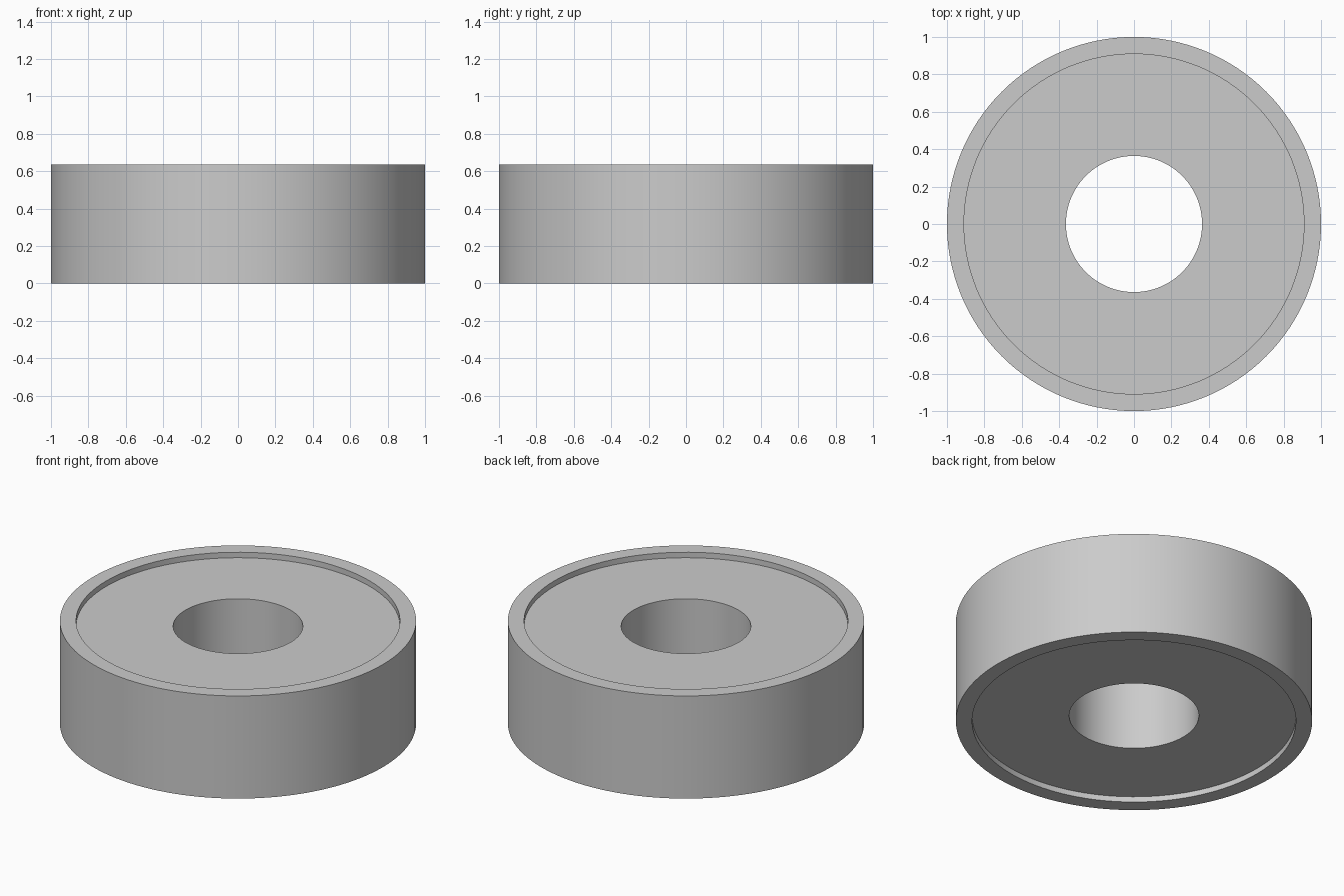
import bpy
import bmesh
import math

cube = bpy.data.objects.get("Cube")
if cube:
    bpy.data.objects.remove(cube, do_unlink=True)

SEGMENTS = 128
HEIGHT = 0.636
OUTER, RECESS, BORE = 1.0, 0.909, 0.364
DEPTH = 0.034

# Single metal colour
metal = bpy.data.materials.new("light_grey_metal")
metal.use_nodes = True
grey = (0.6, 0.6, 0.6, 1.0)
metal.diffuse_color = grey
metal.node_tree.nodes["Principled BSDF"].inputs["Base Color"].default_value = grey


def lathe(name, profile):
    """Revolve a closed (radius, z) profile around the z axis."""
    bm = bmesh.new()
    rings = []
    for i in range(SEGMENTS):
        a = 2 * math.pi * i / SEGMENTS
        rings.append([bm.verts.new((r * math.cos(a), r * math.sin(a), z))
                      for r, z in profile])
    count = len(profile)
    for i, ring in enumerate(rings):
        following = rings[(i + 1) % SEGMENTS]
        for j in range(count):
            k = (j + 1) % count
            bm.faces.new((ring[j], following[j], following[k], ring[k]))
    bmesh.ops.recalc_face_normals(bm, faces=bm.faces)
    mesh = bpy.data.meshes.new(name)
    bm.to_mesh(mesh)
    bm.free()
    mesh.materials.append(metal)
    obj = bpy.data.objects.new(name, mesh)
    bpy.context.collection.objects.link(obj)
    bpy.ops.object.select_all(action="DESELECT")
    obj.select_set(True)
    bpy.context.view_layer.objects.active = obj
    bpy.ops.object.shade_smooth_by_angle(angle=math.radians(30))
    return obj


# Ring with a raised outer rim and a recessed web on both faces
lathe("bearing_ring", [
    (OUTER, 0), (OUTER, HEIGHT),
    (RECESS, HEIGHT), (RECESS, HEIGHT - DEPTH),
    (BORE, HEIGHT - DEPTH), (BORE, DEPTH),
    (RECESS, DEPTH), (RECESS, 0),
])
